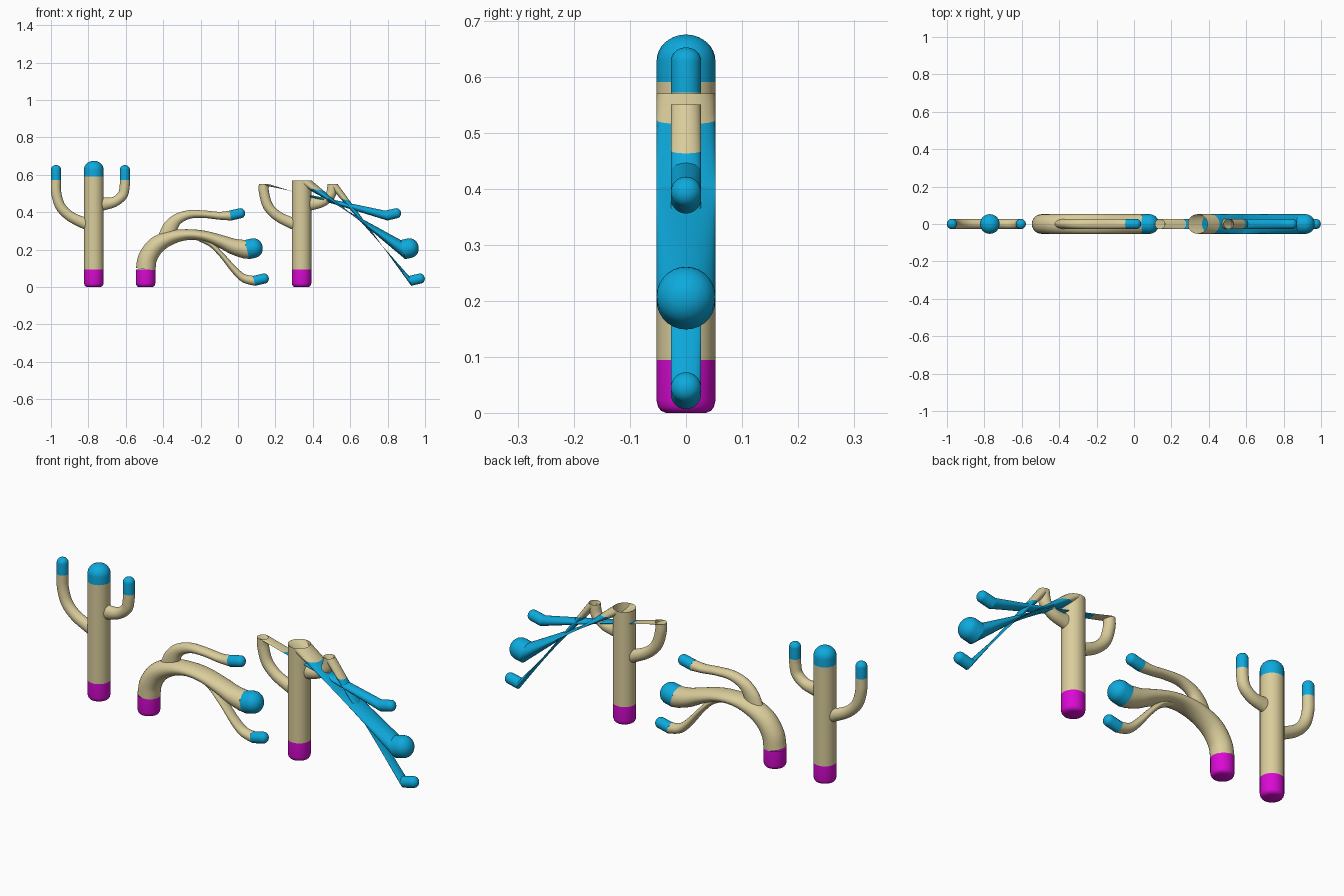
import bpy, bmesh, math
from mathutils import Vector

if "Cube" in bpy.data.objects:
    bpy.data.objects.remove(bpy.data.objects["Cube"])

def mat(name, c):
    m = bpy.data.materials.new(name)
    m.diffuse_color = (*c, 1)
    m.use_nodes = True
    m.node_tree.nodes["Principled BSDF"].inputs["Base Color"].default_value = m.diffuse_color
    return m

BEIGE = mat("sand_beige", (0.70, 0.61, 0.33))
BLUE = mat("bright_blue", (0.004, 0.40, 0.72))
PINK = mat("magenta", (0.70, 0.003, 0.66))

R, A = 0.0525, 0.027          # trunk and arm radius
UP = math.pi / 2
TILT = math.radians(13)       # direction of the bent tips

# A ring is (centre, in-plane radius vector, y radius); all paths lie in the xz plane
def ring(x, z, ang, ru, rv):
    return (Vector((x, z)), Vector((-math.sin(ang), math.cos(ang))) * ru, rv)

def skin(name, rings, material, sides=28, close=(False, False)):
    bm = bmesh.new()
    loops = []
    for c, u, rv in rings:
        row = []
        for i in range(sides):
            a = 2 * math.pi * i / sides
            p = c + u * math.cos(a)
            row.append(bm.verts.new((p.x, rv * math.sin(a), p.y)))
        loops.append(row)
    for a, b in zip(loops, loops[1:]):
        for i in range(sides):
            j = (i + 1) % sides
            bm.faces.new((a[j], a[i], b[i], b[j]))
    if close[0]:
        bm.faces.new(loops[0])
    if close[1]:
        bm.faces.new(loops[-1][::-1])
    bmesh.ops.recalc_face_normals(bm, faces=bm.faces)
    me = bpy.data.meshes.new(name)
    bm.to_mesh(me)
    bm.free()
    me.materials.append(material)
    ob = bpy.data.objects.new(name, me)
    bpy.context.collection.objects.link(ob)
    bpy.ops.object.select_all(action='DESELECT')
    ob.select_set(True)
    bpy.context.view_layer.objects.active = ob
    bpy.ops.object.shade_smooth_by_angle(angle=math.radians(50))
    return ob

# Smooth tube through (x, z, in-plane radius) points
def branch(name, pts, rv, dx=0, steps=6, end_ang=None):
    P = [Vector((x + dx, z, r)) for x, z, r in pts]
    P = [2 * P[0] - P[1]] + P + [2 * P[-1] - P[-2]]
    out = []
    for k in range(1, len(P) - 2):
        a, b, c, d = P[k - 1:k + 3]
        for s in range(steps):
            t = s / steps
            out.append(0.5 * (2 * b + (c - a) * t + (2 * a - 5 * b + 4 * c - d) * t * t
                              + (3 * b - a - 3 * c + d) * t ** 3))
    out.append(P[-2])
    rings = []
    for i, p in enumerate(out):
        d = out[min(i + 1, len(out) - 1)] - out[max(i - 1, 0)]
        ang = math.atan2(d.y, d.x)
        if i == len(out) - 1 and end_ang is not None:
            ang = end_ang
        rings.append(ring(p.x, p.y, ang, p.z, rv))
    return skin(name, rings, BEIGE)

# Rounded blue tip starting at a ring
def tip(name, x, z, ang, r, length):
    d = Vector((math.cos(ang), math.sin(ang)))
    dome = r * 0.9
    prof = [(0, r)] + [(length - dome + dome * math.sin(a), r * math.cos(a))
                       for a in [UP * k / 8 * 0.97 for k in range(9)]]
    skin(name, [ring(x + d.x * s, z + d.y * s, ang, q, q) for s, q in prof], BLUE, close=(False, True))

# Magenta foot with rounded underside
def foot(name, x):
    prof = [(0, 0.036), (0.004, 0.045), (0.011, 0.050), (0.022, R), (0.094, R)]
    skin(name, [ring(x, z, UP, r, r) for z, r in prof], PINK, close=(True, False))

# Straight stretched skin between two rings, beige up to fraction t, then blue
def stretch(name, r0, r1, t):
    def mix(s):
        return tuple(p * (1 - s) + q * s for p, q in zip(r0, r1))
    skin(name + "_root", [mix(t * k / 3) for k in range(4)], BEIGE)
    skin(name + "_rod", [mix(t + (1 - t) * k / 12) for k in range(13)], BLUE)

LEFT_ARM = [(-0.77, 0.325, 0.036), (-0.83, 0.345, 0.030), (-0.90, 0.380, A),
            (-0.95, 0.432, A), (-0.972, 0.505, A)]
RIGHT_ARM = [(-0.76, 0.445, 0.045), (-0.715, 0.445, 0.034), (-0.66, 0.456, A),
             (-0.617, 0.492, A), (-0.606, 0.54, A)]
X1, X2, X3 = -0.771, -0.494, 0.340
SHIFT = X3 - X1

# Upright plant and cut plant share the same trunk and arms
for name, x, dx, top, arm_top in (("upright", X1, 0, 0.59, 0.572), ("stretched", X3, SHIFT, 0.57, 0.55)):
    foot(name + "_foot", x)
    skin(name + "_trunk", [ring(x, z, UP, R, R) for z in (0.094, 0.25, 0.42, top)], BEIGE)
    branch(name + "_left_arm", LEFT_ARM + [(-0.973, arm_top, A)], A, dx, end_ang=UP)
    branch(name + "_right_arm", RIGHT_ARM + [(-0.605, arm_top, A)], A, dx, end_ang=UP)
tip("upright_trunk_tip", X1, 0.59, UP, R, 0.085)
tip("upright_left_tip", -0.973, 0.572, UP, A, 0.08)
tip("upright_right_tip", -0.605, 0.572, UP, A, 0.08)

# Bent plant: trunk and arms flattened in the plane where they bend
foot("bent_foot", X2)
branch("bent_trunk", [(X2, 0.094, R), (-0.482, 0.158, 0.051), (-0.437, 0.222, 0.047), (-0.36, 0.264, 0.038),
                      (-0.27, 0.280, 0.029), (-0.18, 0.272, 0.029), (-0.09, 0.243, 0.035),
                      (-0.02, 0.215, 0.043), (0.048, 0.200, 0.051)], R, end_ang=TILT)
branch("bent_upper_arm", [(-0.38, 0.27, 0.045), (-0.362, 0.318, 0.040), (-0.325, 0.362, 0.030),
                          (-0.26, 0.388, 0.023), (-0.18, 0.389, 0.020), (-0.10, 0.381, 0.021),
                          (-0.041, 0.382, 0.026)], A, end_ang=TILT)
branch("bent_lower_arm", [(-0.20, 0.265, 0.022), (-0.14, 0.225, 0.014), (-0.08, 0.163, 0.014),
                          (-0.02, 0.092, 0.018), (0.03, 0.048, 0.022), (0.086, 0.033, 0.026)], A, end_ang=TILT)

# Bent tips, repeated on the stretched plant
TIPS = {"trunk": (0.048, 0.200, R, 0.085), "left": (-0.041, 0.382, A, 0.08), "right": (0.086, 0.033, A, 0.08)}
for name, dx in (("bent", 0), ("stretched", X3 - X2)):
    for part, (x, z, r, length) in TIPS.items():
        tip(f"{name}_{part}_tip", x + dx, z, TILT, r, length)

# Stretched skins from the open stumps to the displaced tips
STUMPS = {"trunk": (X3, 0.57, 0.13), "left": (-0.973 + SHIFT, 0.55, 0.18), "right": (-0.605 + SHIFT, 0.55, 0.16)}
for part, (x, z, t) in STUMPS.items():
    tx, tz, r, _ = TIPS[part]
    stretch(f"stretched_{part}", ring(x, z, UP, r, r), ring(tx + X3 - X2, tz, TILT, r, r), t)
